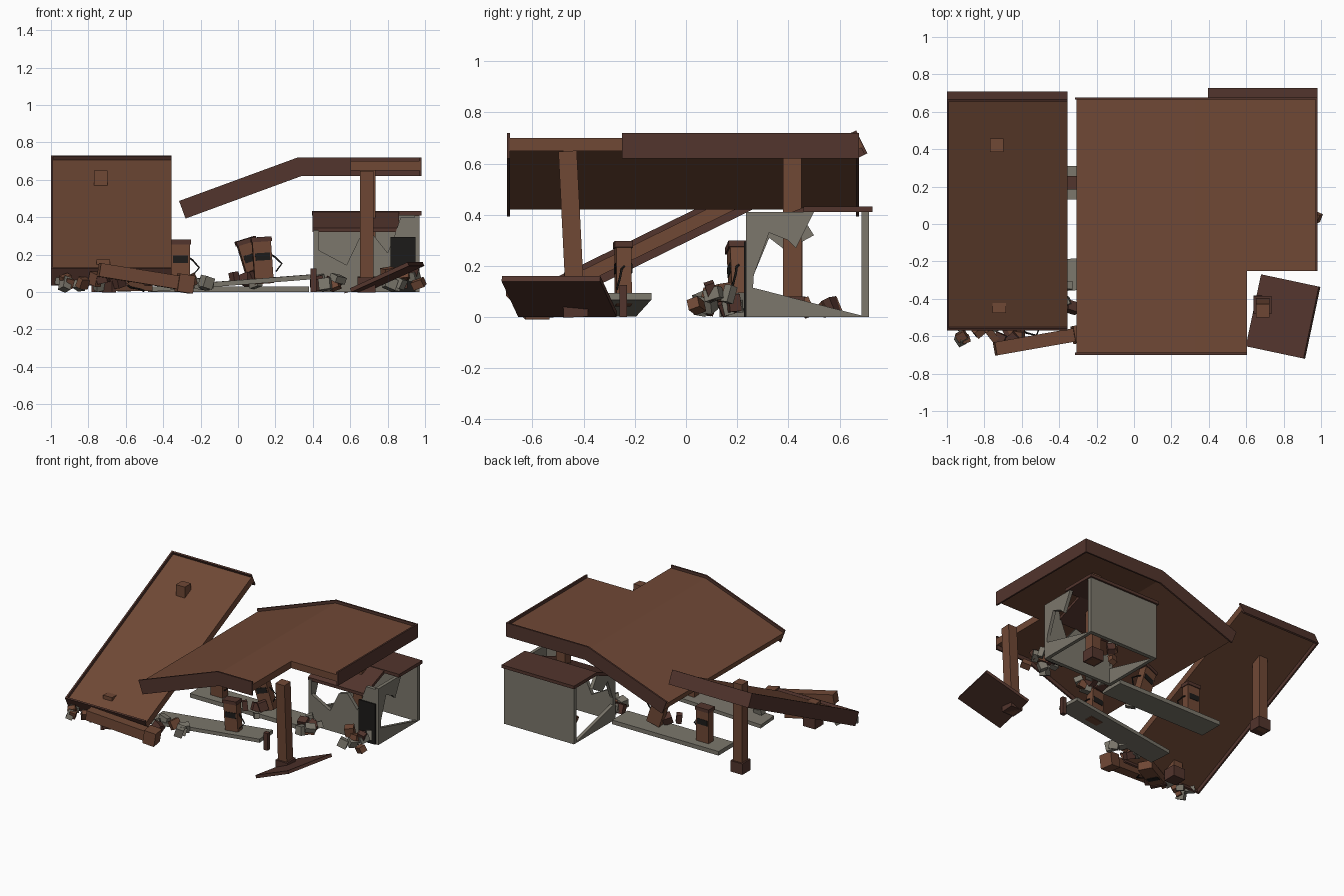
import bpy, bmesh, random
from math import radians
from mathutils import Vector, Matrix, Euler

if "Cube" in bpy.data.objects:
    bpy.data.objects.remove(bpy.data.objects["Cube"])

random.seed(4)


def material(name, rgb):
    m = bpy.data.materials.new(name)
    m.diffuse_color = (*rgb, 1)
    m.use_nodes = True
    m.node_tree.nodes["Principled BSDF"].inputs["Base Color"].default_value = m.diffuse_color
    return m


RUST = material("rust_brown", (0.16, 0.065, 0.036))
DARK = material("dark_brown", (0.085, 0.035, 0.026))
GREY = material("concrete", (0.20, 0.185, 0.15))
BLACK = material("black", (0.012, 0.011, 0.01))


def finish(name, bm, mat):
    bmesh.ops.recalc_face_normals(bm, faces=bm.faces)
    me = bpy.data.meshes.new(name)
    bm.to_mesh(me)
    bm.free()
    me.materials.append(mat)
    ob = bpy.data.objects.new(name, me)
    bpy.context.collection.objects.link(ob)
    return ob


def rot(*deg):
    return Euler([radians(d) for d in deg]).to_matrix().to_4x4()


def box(name, c, s, mat, r=(0, 0, 0), base=None):
    """Box of size s at centre c, turned by r degrees, inside frame base."""
    bm = bmesh.new()
    m = Matrix.Translation(c) @ rot(*r) @ Matrix.Diagonal((*s, 1))
    bmesh.ops.create_cube(bm, size=1, matrix=(base or Matrix()) @ m)
    return finish(name, bm, mat)


def span(name, x, y, z, mat, base=None):
    c = [(a + b) / 2 for a, b in (x, y, z)]
    return box(name, c, [b - a for a, b in (x, y, z)], mat, base=base)


def prism(name, pts, axis, a, b, mat):
    """Outline extruded from a to b along x or y."""
    bm = bmesh.new()
    put = (lambda u, v, w: (w, u, v)) if axis == "x" else (lambda u, v, w: (u, w, v))
    f = bm.faces.new([bm.verts.new(put(u, v, a)) for u, v in pts])
    ext = bmesh.ops.extrude_face_region(bm, geom=[f])
    move = Vector(put(0, 0, b - a))
    bmesh.ops.translate(bm, verts=[v for v in ext["geom"] if isinstance(v, bmesh.types.BMVert)], vec=move)
    return finish(name, bm, mat)


# Bent canopy: roof slab and fascia share one sagging profile
def profile(d0, d1, xr):
    def row(d):
        return [(-0.315 + 0.347 * d, 0.487 - 0.938 * d), (0.32 + 0.179 * d, 0.72 - d), (xr, 0.72 - d)]
    return row(d0) + row(d1)[::-1]


prism("canopy_roof", profile(0.02, 0.07, 0.605), "y", -0.69, 0.67, RUST)
span("canopy_roof_corner", (0.605, 0.975), (-0.25, 0.67), (0.65, 0.70), RUST)
prism("canopy_front_fascia", profile(0, 0.1, 0.605), "y", -0.70, -0.688, DARK)
prism("canopy_back_fascia", profile(0, 0.1, 0.98), "y", 0.665, 0.677, DARK)
span("canopy_right_fascia", (0.97, 0.982), (-0.25, 0.675), (0.62, 0.72), DARK)

# Broken-off canopy half leaning on its column
lean = Matrix.Translation((0, -0.57, 0.125)) @ rot(26.1, 0, 0)
span("fallen_roof", (-0.995, -0.355), (0.005, 1.37), (-0.07, -0.02), RUST, lean)
span("fallen_low_fascia", (-1, -0.355), (0, 0.012), (-0.1, 0), DARK, lean)
span("fallen_high_fascia", (-1, -0.355), (1.363, 1.375), (-0.1, 0), DARK, lean)
span("fallen_side_fascia", (-1, -0.988), (0, 1.375), (-0.1, 0), DARK, lean)


# Columns with square bases
def column(name, x, y, h, r=(0, 0, 0)):
    f = Matrix.Translation((x, y, 0)) @ rot(*r)
    span(name, (-0.036, 0.036), (-0.036, 0.036), (0, h), RUST, f)
    span(name + "_base", (-0.048, 0.048), (-0.048, 0.048), (0, 0.08), DARK, f)


column("back_left_column", -0.735, 0.42, 0.65)
column("front_left_stub", -0.72, -0.44, 0.175)
column("back_right_column", 0.70, 0.415, 0.65)
column("front_right_column", 0.688, -0.43, 0.65, (2.9, 0, 0))

# Toppled column in front
tip = Matrix.Translation((-0.50, -0.625, 0.08)) @ rot(0, 9, 10)
span("toppled_column", (-0.25, 0.2), (-0.036, 0.036), (-0.036, 0.036), RUST, tip)
span("toppled_column_base", (0.18, 0.265), (-0.048, 0.048), (-0.048, 0.048), RUST, tip)

# Torn canopy corner on the ground
box("torn_roof_corner", (0.797, -0.495, 0.08), (0.345, 0.393, 0.022), DARK, (0, -24, -12))

# Kiosk walls
span("kiosk_back_wall", (0.405, 0.97), (0.685, 0.715), (0, 0.41), GREY)
prism("kiosk_front_wall", [(0.405, 0), (0.405, 0.32), (0.43, 0.32), (0.43, 0.225), (0.58, 0.145),
                           (0.65, 0.29), (0.72, 0.31), (0.80, 0.21), (0.84, 0.31), (0.87, 0.40),
                           (0.97, 0.40), (0.97, 0)], "y", 0.235, 0.262, GREY)
prism("kiosk_right_wall", [(0.235, 0), (0.235, 0.41), (0.50, 0.41), (0.43, 0.27), (0.40, 0.30), (0.325, 0.33),
                           (0.265, 0.165), (0.262, 0.115), (0.71, 0)], "x", 0.945, 0.97, GREY)
prism("kiosk_left_wall", [(0.235, 0), (0.235, 0.33), (0.45, 0.40), (0.50, 0.32), (0.39, 0.26), (0.325, 0.31),
                          (0.265, 0.165), (0.262, 0.115), (0.71, 0)], "x", 0.405, 0.43, GREY)
span("kiosk_door", (0.815, 0.95), (0.226, 0.24), (0, 0.295), BLACK)

# Kiosk roof: flat rear, front caved in
span("kiosk_roof", (0.395, 0.98), (0.46, 0.728), (0.41, 0.433), DARK)
prism("kiosk_caved_roof", [(0.47, 0.433), (0.24, 0.342), (0.24, 0.32), (0.47, 0.41)], "x", 0.398, 0.86, DARK)

# Pump islands, the front one heaved up
box("front_island", (-0.04, -0.25, 0.048), (0.85, 0.17, 0.026), GREY, (0, -4.4, 4))
span("back_island", (-0.48, 0.38), (0.13, 0.31), (0, 0.03), GREY)


# Fuel pumps with cap, display and broken hose
def pump(name, loc, r):
    f = Matrix.Translation(loc) @ rot(*r)
    span(name, (-0.05, 0.05), (-0.03, 0.03), (0, 0.23), RUST, f)
    span(name + "_cap", (-0.055, 0.055), (-0.036, 0.036), (0.225, 0.25), DARK, f)
    for s in (-1, 1):
        box(name + "_display", (0, s * 0.03, 0.145), (0.08, 0.006, 0.04), BLACK, base=f)
    cu = bpy.data.curves.new(name + "_hose", "CURVE")
    cu.dimensions = "3D"
    cu.bevel_depth = 0.005
    cu.bevel_resolution = 0
    sp = cu.splines.new("POLY")
    sp.points.add(3)
    hose = [(0.05, 0, 0.15), (0.065, -0.01, 0.14), (0.10, -0.02, 0.10), (0.065, -0.03, 0.06)]
    for p, q in zip(sp.points, hose):
        p.co = (*(f @ Vector(q)), 1)
    cu.materials.append(BLACK)
    bpy.context.collection.objects.link(bpy.data.objects.new(name + "_hose", cu))


pump("standing_pump", (-0.307, 0.22, 0.03), (0, 0, 0))
pump("heaved_pump", (0.14, -0.245, 0.045), (0, -4, 4))
pump("leaning_pump", (0.11, 0.205, 0.045), (0, -17, 8))
pump("fallen_pump", (-0.48, -0.46, 0.035), (90, 0, -62))

# Bollard
span("bollard", (0.388, 0.42), (-0.26, -0.23), (0, 0.125), DARK)

# Rubble heaps: centre, spread, pile height, count
heaps = [((-0.78, -0.57), (0.18, 0.05), 0.04, 11), ((0.47, 0.13), (0.08, 0.08), 0.04, 8),
         ((0.88, 0.12), (0.09, 0.08), 0.07, 10), ((-0.30, -0.38), (0.14, 0.07), 0.03, 7),
         ((0.02, 0.12), (0.08, 0.06), 0.06, 4), ((0.72, 0.50), (0.15, 0.08), 0.01, 3)]
for (hx, hy), (sx, sy), h, n in heaps:
    for i in range(n):
        s = [random.uniform(0.035, 0.07) for _ in range(3)]
        c = (hx + random.uniform(-sx, sx), hy + random.uniform(-sy, sy), 0.033 + random.uniform(0, h))
        box("rubble", c, s, random.choice([GREY, GREY, RUST, DARK]),
            [random.uniform(-25, 25), random.uniform(-25, 25), random.uniform(0, 90)])
